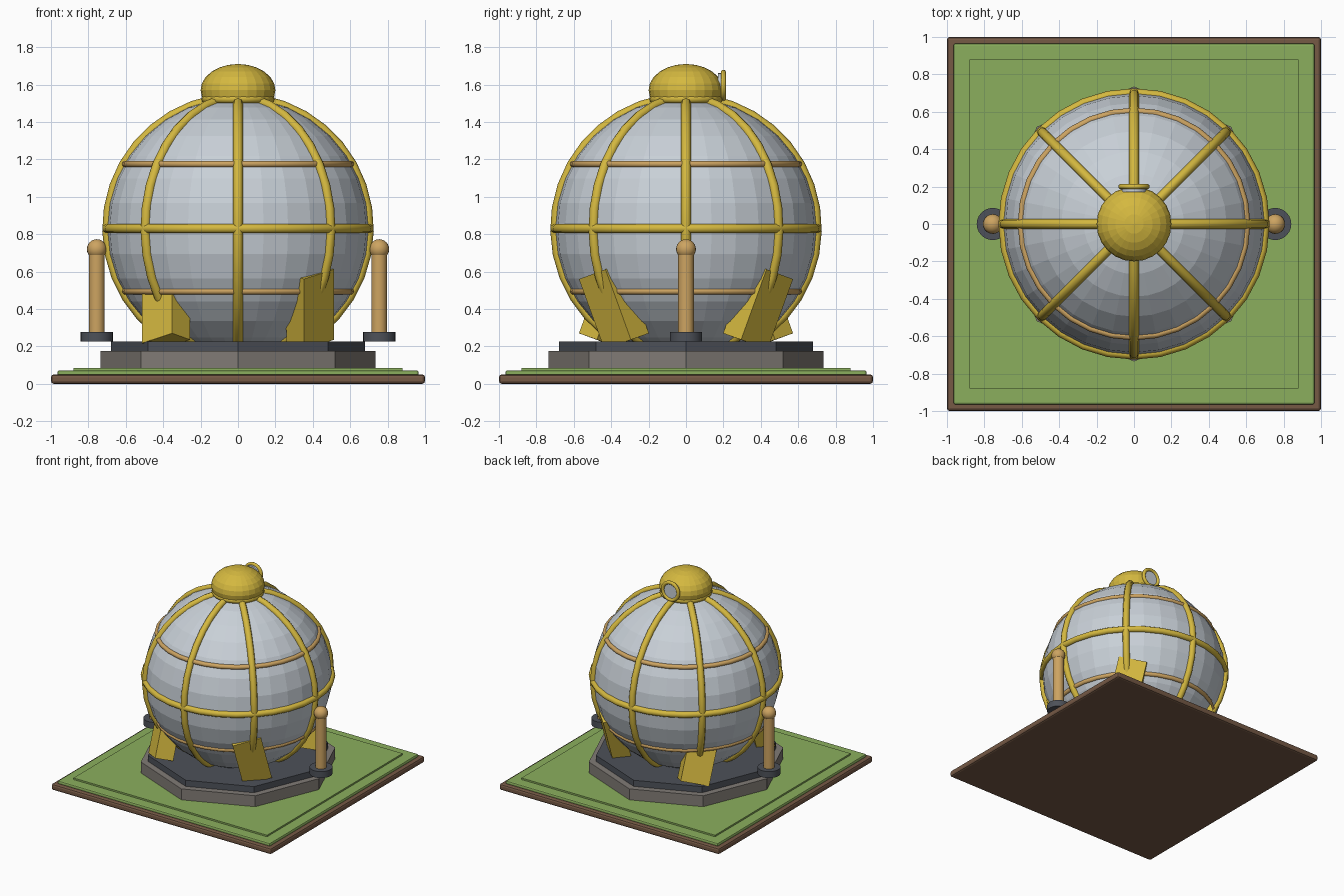
import bpy
from math import sin, cos, pi, radians

cube = bpy.data.objects.get("Cube")
if cube:
    bpy.data.objects.remove(cube, do_unlink=True)


def material(name, rgb):
    m = bpy.data.materials.new(name)
    m.use_nodes = True
    colour = (*rgb, 1)
    m.diffuse_color = colour
    m.node_tree.nodes["Principled BSDF"].inputs["Base Color"].default_value = colour
    return m


YELLOW = material("yellow paint", (0.66, 0.48, 0.05))
SILVER = material("pale silver", (0.58, 0.63, 0.68))
TAN = material("tan brass", (0.61, 0.37, 0.12))
DARK = material("dark slate", (0.075, 0.083, 0.1))
STONE = material("grey stone", (0.22, 0.2, 0.18))
GRASS = material("grass green", (0.26, 0.43, 0.11))
EARTH = material("brown earth", (0.18, 0.1, 0.06))

CENTRE = 0.83   # height of the tank's middle
RADIUS = 0.7


def finish(name, mat, smooth=False):
    ob = bpy.context.object
    ob.name = name
    ob.data.materials.append(mat)
    if smooth:
        bpy.ops.object.shade_smooth_by_angle(angle=radians(40))
    return ob


def box(name, mat, size, loc, rot=(0, 0, 0), bevel=0):
    bpy.ops.mesh.primitive_cube_add(size=1, location=loc, rotation=rot)
    ob = finish(name, mat)
    ob.scale = size
    bpy.ops.object.transform_apply(location=False, rotation=False, scale=True)
    if bevel:
        mod = ob.modifiers.new("bevel", "BEVEL")
        mod.width = bevel
        mod.segments = 2
    return ob


def cylinder(name, mat, r, z0, z1, x=0, sides=24, smooth=True):
    bpy.ops.mesh.primitive_cylinder_add(vertices=sides, radius=r, depth=z1 - z0,
                                        location=(x, 0, (z0 + z1) / 2))
    return finish(name, mat, smooth)


def ball(name, mat, r, loc, segments, rings, squash=1, smooth=False):
    bpy.ops.mesh.primitive_uv_sphere_add(segments=segments, ring_count=rings,
                                         radius=r, location=loc)
    ob = finish(name, mat, smooth)
    ob.scale.z = squash
    return ob


def ring(name, mat, r, thick, loc, rot=(0, 0, 0)):
    bpy.ops.mesh.primitive_torus_add(major_radius=r, minor_radius=thick, location=loc,
                                     rotation=rot, major_segments=32, minor_segments=10)
    return finish(name, mat, True)


# Ground slab and lawn
box("ground_slab", EARTH, (2, 2, 0.05), (0, 0, 0.025), bevel=0.015)
box("lawn", GRASS, (1.93, 1.93, 0.03), (0, 0, 0.057), bevel=0.01)
box("raised_lawn", GRASS, (1.76, 1.76, 0.03), (0, 0, 0.07))

# Octagonal plinth, with corners on the axes
cylinder("plinth", STONE, 0.735, 0.08, 0.175, sides=8, smooth=False)
cylinder("deck", DARK, 0.68, 0.175, 0.225, sides=8, smooth=False)

# Spherical tank with its bands
ball("tank", SILVER, RADIUS, (0, 0, CENTRE), 32, 16)
ring("equator_band", YELLOW, RADIUS, 0.025, (0, 0, CENTRE))
for label, dz in (("lower", -0.335), ("upper", 0.345)):
    ring(label + "_band", TAN, 0.604, 0.018, (0, 0, CENTRE + dz))

# Eight meridian ribs
STEPS = 14
for i in range(8):
    a = i * pi / 4
    curve = bpy.data.curves.new("rib", "CURVE")
    curve.dimensions = "3D"
    curve.bevel_depth = 0.026
    curve.bevel_resolution = 2
    curve.use_fill_caps = True
    spline = curve.splines.new("POLY")
    spline.points.add(STEPS)
    for k, p in enumerate(spline.points):
        t = radians(10 + 142 * k / STEPS)
        r = RADIUS * sin(t)
        p.co = (r * cos(a), r * sin(a), CENTRE + RADIUS * cos(t), 1)
    curve.materials.append(YELLOW)
    rib = bpy.data.objects.new(f"rib_{i + 1}", curve)
    bpy.context.collection.objects.link(rib)

# Four tilted support legs on the diagonals
TILT = 0.35
for i in range(4):
    a = pi / 4 + i * pi / 2
    box(f"support_leg_{i + 1}", YELLOW, (0.14, 0.22, 0.4),
        (0.545 * cos(a), 0.545 * sin(a), 0.415),
        (-TILT * sin(a), TILT * cos(a), a))

# Top dome with collar and rear porthole
ball("dome", YELLOW, 0.2, (0, 0, 1.57), 24, 12, squash=0.7)
ring("dome_collar", YELLOW, 0.175, 0.022, (0, 0, 1.522))
ring("porthole_rim", YELLOW, 0.07, 0.014, (0, 0.2, 1.595), (pi / 2, 0, 0))
bpy.ops.mesh.primitive_cylinder_add(vertices=24, radius=0.066, depth=0.03,
                                    location=(0, 0.187, 1.595), rotation=(pi / 2, 0, 0))
finish("porthole_glass", SILVER, True)

# Side posts
for side, x in (("left", 0.755), ("right", -0.755)):
    cylinder(side + "_post_foot", DARK, 0.086, 0.225, 0.278, x)
    cylinder(side + "_post", TAN, 0.042, 0.27, 0.71, x)
    ball(side + "_post_knob", TAN, 0.053, (x, 0, 0.72), 20, 12, smooth=True)
